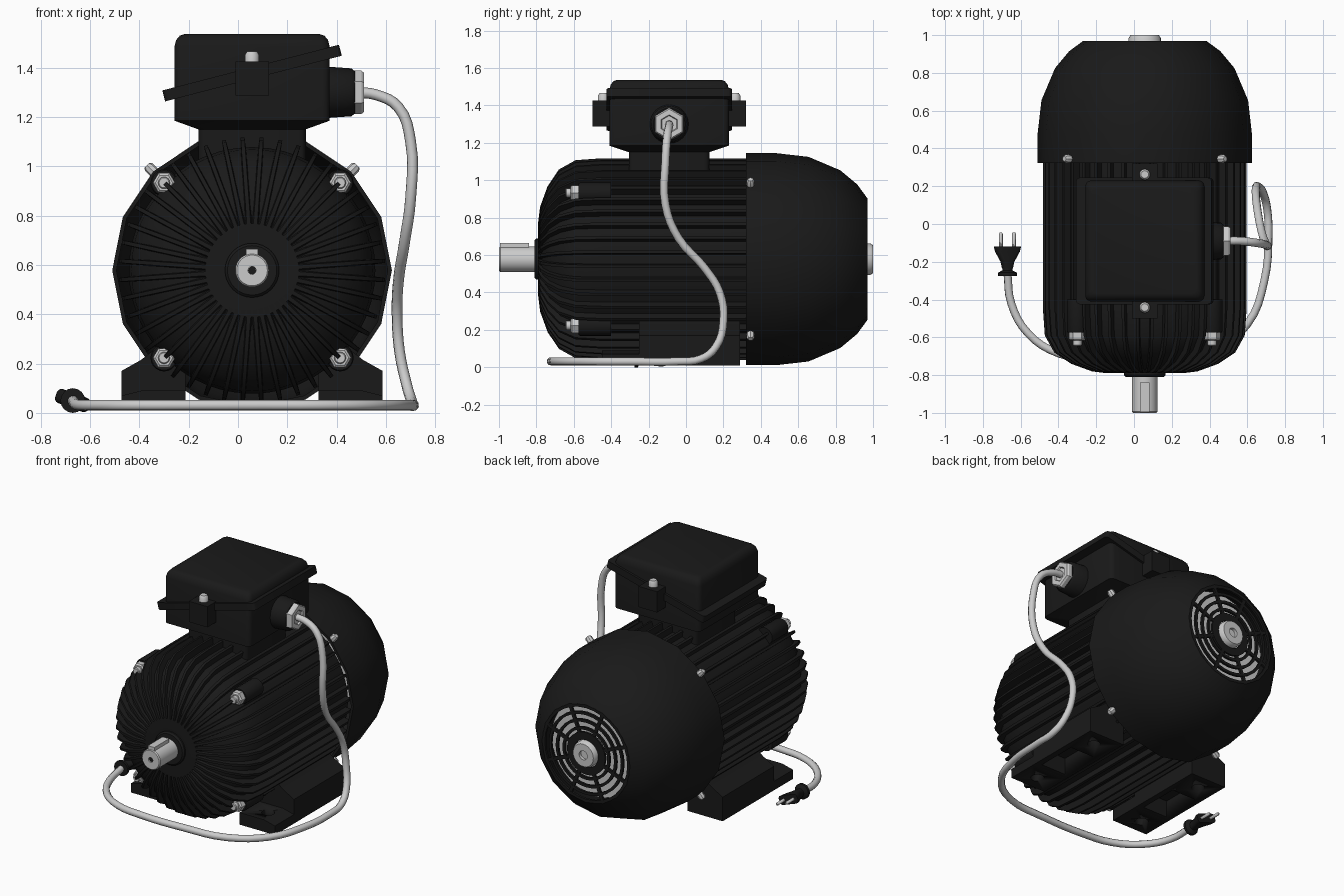
import bpy, bmesh
from math import pi, cos, sin, radians
from mathutils import Vector, Matrix

if "Cube" in bpy.data.objects:
    bpy.data.objects.remove(bpy.data.objects["Cube"])

CX, CZ = 0.057, 0.578          # motor axis
BY = -0.09                     # terminal box centre in y
black = bpy.data.materials.new("black")
black.diffuse_color = (0.01, 0.01, 0.01, 1)
black.use_nodes = True
black.node_tree.nodes["Principled BSDF"].inputs["Base Color"].default_value = black.diffuse_color


def finish(name, bm, mat=None, angle=35):
    bmesh.ops.remove_doubles(bm, verts=bm.verts, dist=1e-5)
    bmesh.ops.recalc_face_normals(bm, faces=bm.faces)
    me = bpy.data.meshes.new(name)
    bm.to_mesh(me)
    bm.free()
    ob = bpy.data.objects.new(name, me)
    bpy.context.collection.objects.link(ob)
    if mat:
        me.materials.append(mat)
    bpy.ops.object.select_all(action='DESELECT')
    ob.select_set(True)
    bpy.context.view_layer.objects.active = ob
    bpy.ops.object.shade_smooth_by_angle(angle=radians(angle))
    return ob


def skin(bm, rings, closed=False):
    n = len(rings[0])
    pairs = list(zip(rings, rings[1:])) + ([(rings[-1], rings[0])] if closed else [])
    for a, b in pairs:
        for i in range(n):
            j = (i + 1) % n
            bm.faces.new((a[i], a[j], b[j], b[i]))
    if not closed:
        bm.faces.new(rings[0])
        bm.faces.new(rings[-1])


def lathe(name, pts, n=24, loc=(CX, 0, CZ), axis=(0, 1, 0), mat=None, phase=0, closed=False, angle=35):
    """Spin (radius, distance along axis) points."""
    bm = bmesh.new()
    M = Matrix.Translation(loc) @ Vector(axis).to_track_quat('Z', 'Y').to_matrix().to_4x4()
    rings = [[bm.verts.new(M @ Vector((max(r, .0005) * cos(phase + 2*pi*k/n),
                                       max(r, .0005) * sin(phase + 2*pi*k/n), h)))
              for k in range(n)] for r, h in pts]
    skin(bm, rings, closed)
    return finish(name, bm, mat, angle)


def loft(name, rings, M, c=0.03, k=4, mat=None):
    """Stack rounded rectangles (half x, half y, z)."""
    bm = bmesh.new()
    out = []
    for hx, hy, z in rings:
        ring = []
        for q, (sx, sy) in enumerate(((1, 1), (-1, 1), (-1, -1), (1, -1))):
            for i in range(k):
                a = q*pi/2 + i/(k-1)*pi/2
                ring.append(bm.verts.new(M @ Vector((sx*(hx-c) + c*cos(a), sy*(hy-c) + c*sin(a), z))))
        out.append(ring)
    skin(bm, out)
    return finish(name, bm, mat)


def prism(name, pts, y0, y1, mat=None):
    bm = bmesh.new()
    skin(bm, [[bm.verts.new((x, y, z)) for x, z in pts] for y in (y0, y1)])
    return finish(name, bm, mat)


def box(name, x0, x1, y0, y1, z0, z1, mat=None):
    return prism(name, [(x0, z0), (x1, z0), (x1, z1), (x0, z1)], y0, y1, mat)


def cut(ob, cutter):
    m = ob.modifiers.new("cut", 'BOOLEAN')
    m.operation, m.object, m.solver = 'DIFFERENCE', cutter, 'EXACT'
    bpy.context.view_layer.objects.active = ob
    bpy.ops.object.modifier_apply(modifier=m.name)
    bpy.data.objects.remove(cutter)


# housing core with rounded front end bell
lathe("housing", [(0, -.79), (.19, -.79), (.19, -.775), (.27, -.765), (.36, -.73), (.44, -.67),
                  (.49, -.59), (.5, -.45), (.5, .36), (0, .36)], 48, mat=black)
lathe("front_bearing_cap", [(0, -.81), (.10, -.81), (.11, -.80), (.11, -.77), (0, -.77)], 32, mat=black)

# cooling fins running along the body and over the bell
fin = [(.54, .34), (.54, -.45), (.53, -.59), (.48, -.68), (.39, -.74), (.28, -.78), (.2, -.79)]
bm = bmesh.new()
N = 44
for k in range(N):
    a = 2*pi*(k + .5)/N
    rad, tan = Vector((cos(a), 0, sin(a))), Vector((-sin(a), 0, cos(a)))
    rows = []
    for r, y in fin:
        p = Vector((CX, y, CZ))
        rows.append([bm.verts.new(p + rad*(r - d) + tan*t) for d, t in
                     ((.08, -.013), (0, -.008), (0, .008), (.08, .013))])
    skin(bm, rows)
finish("cooling_fins", bm, black)

# shaft, key and centre hole
lathe("shaft", [(0, -.985), (.016, -.985), (.016, -1), (.062, -1), (.068, -.993), (.068, -.78), (0, -.78)], 32)
box("shaft_key", CX-.024, CX+.024, -.995, -.84, CZ+.04, CZ+.087)
lathe("shaft_centre_hole", [(0, -.99), (.016, -.99), (.016, -.98), (0, -.98)], 12, mat=black)

# fan cover: hollow 16-sided dome
lathe("fan_cover", [(.567, .322), (.567, .48), (.547, .655), (.475, .825), (.40, .915), (.325, .97), (.31, .97),
                    (.31, .955), (.385, .90), (.46, .81), (.53, .645), (.55, .48), (.55, .322)],
      16, mat=black, closed=True)
for i, r in enumerate((.115, .165, .215, .265, .312)):
    w = .025 if i == 0 else .009
    lathe(f"grille_ring_{i}", [(r-w, .955), (r+w, .955), (r+w, .97), (r-w, .97)], 32, mat=black, closed=True)
for k in range(8):
    a = 2*pi*k/8 + pi/8
    M = Matrix.Translation((CX, 0, CZ)) @ Matrix.Rotation(a, 4, 'Y')
    o = box(f"grille_spoke_{k}", .1, .32, .955, .969, -.011, .011, black)
    o.data.transform(M)

# fan and rear shaft end
lathe("fan_disc", [(0, .86), (.32, .86), (.32, .875), (0, .875)], 32)
lathe("rear_shaft_end", [(0, .85), (.085, .85), (.085, .985), (.075, 1), (.03, 1), (.03, .98), (0, .98)], 24)

# cover screws and end bell bolts on the four diagonals
for sx in (-1, 1):
    for sz in (-1, 1):
        tag = ("left" if sx < 0 else "right") + ("_lower" if sz < 0 else "_upper")
        lathe("cover_screw_" + tag, [(0, .54), (.022, .54), (.022, .592), (.014, .603), (0, .603)], 8,
              loc=(CX, .345, CZ), axis=(sx, 0, sz))
        p = (CX + sx*.357, 0, CZ + sz*.355)
        lathe("bolt_boss_" + tag, [(0, -.575), (.05, -.575), (.055, -.565), (.055, -.4), (0, -.4)], 20, p, mat=black)
        lathe("bolt_nut_" + tag, [(0, -.618), (.035, -.618), (.045, -.61), (.045, -.57), (0, -.57)], 6, p, angle=20)
        lathe("bolt_end_" + tag, [(0, -.645), (.02, -.645), (.024, -.64), (.024, -.58), (0, -.58)], 16, p)

# feet: thin front lug with hole, taller hollow block behind
for s, side in ((-1, "left"), (1, "right")):
    X = lambda v: CX + s*v
    lug = prism(f"{side}_foot_lug", [(X(.27), .01), (X(.53), .01), (X(.53), .07), (X(.45), .09), (X(.27), .09)],
                -.45, -.25, black)
    cut(lug, lathe("cutter", [(0, -.1), (.04, -.1), (.04, .3), (0, .3)], 20, (X(.41), -.35, 0), (0, 0, 1)))
    block = prism(f"{side}_foot_block", [(X(.27), .01), (X(.53), .01), (X(.53), .17), (X(.45), .215),
                                         (X(.38), .27), (X(.27), .22)], -.25, .29, black)
    cut(block, box("cutter", min(X(.31), X(.49)), max(X(.31), X(.49)), -.21, .06, -.05, .12))
    cut(block, lathe("cutter", [(0, -.1), (.04, -.1), (.04, .14), (0, .14)], 20, (X(.41), .18, 0), (0, 0, 1)))

# terminal box on its neck
T = Matrix.Translation((CX, BY, 0))
loft("terminal_box", [(.218, .215, .98), (.218, .215, 1.15), (.315, .32, 1.185), (.315, .32, 1.485),
                      (.308, .312, 1.512), (.293, .297, 1.53), (.275, .28, 1.536)], T, mat=black)
# slanted lid flange
loft("lid_flange", [(.37, .335, -.023), (.37, .335, .023)],
     T @ Matrix.Translation((0, 0, 1.378)) @ Matrix.Rotation(radians(-14.5), 4, 'Y'), c=.02, mat=black)
for s, side in ((-1, "front"), (1, "back")):
    y = BY + s*.36
    box(f"{side}_lid_lug", CX-.068, CX+.068, y-.05, y+.05, 1.287, 1.425, black)
    lathe(f"{side}_lid_screw", [(0, 1.41), (.029, 1.41), (.029, 1.452), (.02, 1.466), (0, 1.466)], 16,
          (CX, BY + s*.352, 0), (0, 0, 1))

# cable gland
lathe("gland_body", [(0, .35), (.105, .35), (.097, .46), (.085, .475), (0, .475)], 24, (0, BY, 1.3), (1, 0, 0), black)
lathe("gland_nut", [(0, .46), (.088, .46), (.088, .50), (.08, .51), (.05, .51), (.045, .50), (0, .50)], 6,
      (0, BY, 1.3), (1, 0, 0), phase=pi/6, angle=20)

# cable
path = [(.48, -.09, 1.3), (.56, -.09, 1.29), (.65, -.1, 1.24), (.7, -.11, 1.1), (.7, -.11, .87), (.675, -.04, .69),
        (.65, .1, .53), (.645, .18, .4), (.655, .2, .25), (.685, .16, .11), (.705, .08, .045), (.712, -.05, .031),
        (.69, -.3, .031), (.6, -.53, .031), (.4, -.68, .031), (.1, -.717, .031), (-.2, -.717, .031),
        (-.4, -.685, .031), (-.56, -.58, .031), (-.65, -.42, .033), (-.67, -.26, .05)]
cu = bpy.data.curves.new("power_cable", 'CURVE')
cu.dimensions = '3D'
cu.bevel_depth, cu.bevel_resolution, cu.resolution_u, cu.use_fill_caps = .022, 2, 4, True
sp = cu.splines.new('BEZIER')
sp.bezier_points.add(len(path) - 1)
for bp, p in zip(sp.bezier_points, path):
    bp.co = p
    bp.handle_left_type = bp.handle_right_type = 'AUTO'
cable = bpy.data.objects.new("power_cable", cu)
bpy.context.collection.objects.link(cable)
bpy.ops.object.select_all(action='DESELECT')
cable.select_set(True)
bpy.context.view_layer.objects.active = cable
bpy.ops.object.convert(target='MESH')

# plug with two pins
P = (-.67, 0, .05)
lathe("plug_collar", [(0, -.275), (.05, -.275), (.05, -.258), (.026, -.245), (.026, -.2), (0, -.2)], 16, P, mat=black)
roll = radians(20)
loft("plug_body", [(.028, .026, -.235), (.035, .028, -.2), (.066, .03, -.145), (.072, .03, -.12)],
     Matrix.Translation(P) @ Matrix.Rotation(roll, 4, 'Y') @ Matrix.Rotation(-pi/2, 4, 'X'), c=.02, mat=black)
for s in (-1, 1):
    lathe("plug_pin_" + ("left" if s < 0 else "right"),
          [(0, -.13), (.01, -.13), (.01, -.052), (.006, -.045), (0, -.045)], 10,
          (P[0] + s*.037*cos(roll), 0, P[2] - s*.037*sin(roll)))
